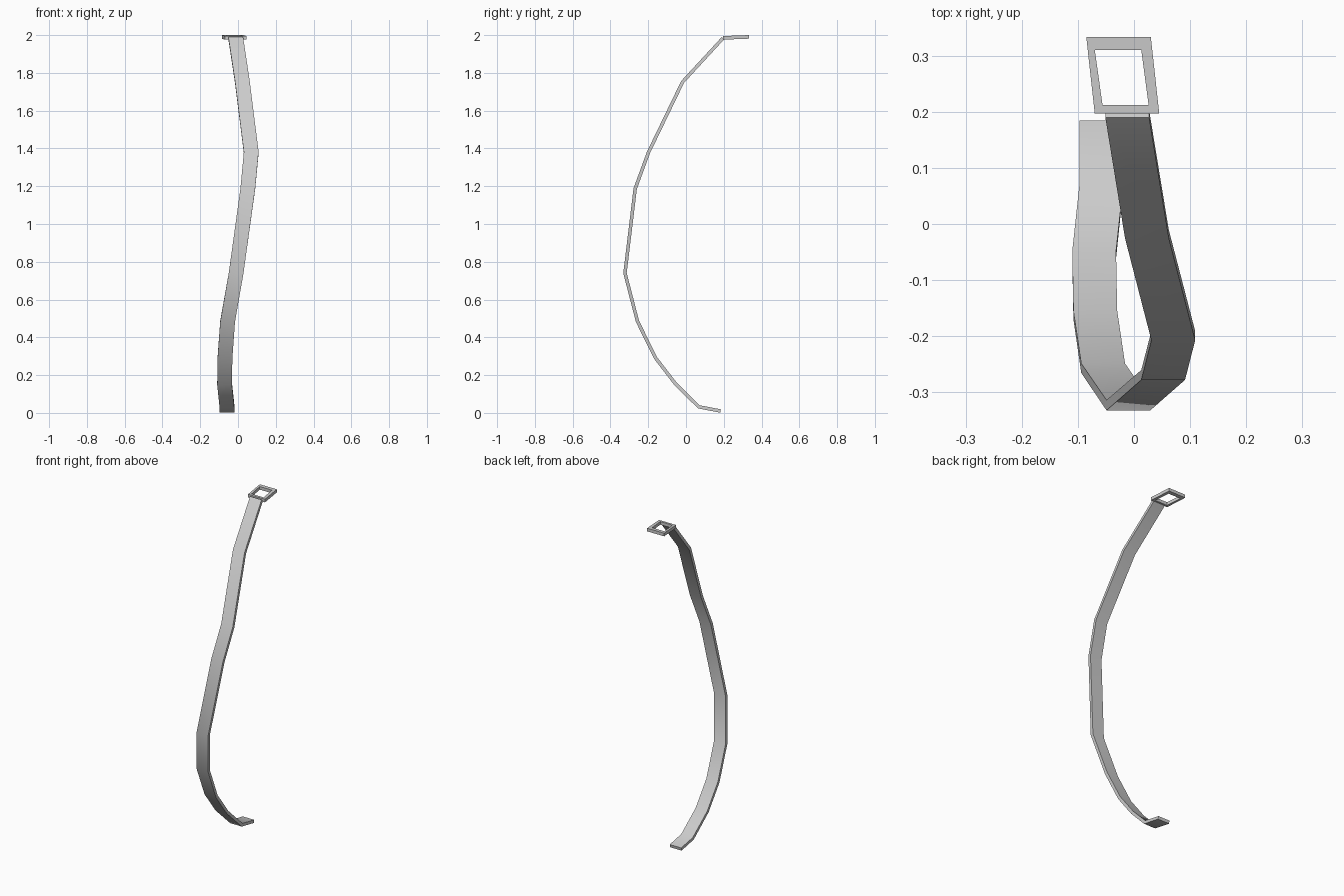
import bpy
from mathutils import Vector

if "Cube" in bpy.data.objects:
    bpy.data.objects.remove(bpy.data.objects["Cube"])


def make_mesh(name, verts, faces):
    me = bpy.data.meshes.new(name)
    me.from_pydata(verts, [], faces)
    me.update()
    ob = bpy.data.objects.new(name, me)
    bpy.context.collection.objects.link(ob)
    bpy.context.view_layer.objects.active = ob
    ob.select_set(True)
    bpy.ops.object.mode_set(mode='EDIT')
    bpy.ops.mesh.select_all(action='SELECT')
    bpy.ops.mesh.normals_make_consistent(inside=False)
    bpy.ops.object.mode_set(mode='OBJECT')
    bpy.ops.object.shade_smooth_by_angle(angle=0.8)
    ob.select_set(False)
    return ob


# Strap: flat band swept along a curved centre line (x centre, y, z)
path = [Vector(p) for p in [
    (-0.058, 0.183, 0.010), (-0.058, 0.068, 0.032), (-0.071, -0.055, 0.153),
    (-0.069, -0.162, 0.292), (-0.055, -0.257, 0.485), (-0.010, -0.323, 0.74),
    (0.052, -0.269, 1.187), (0.070, -0.199, 1.378), (0.023, -0.018, 1.752),
    (-0.012, 0.196, 1.984)]]
half_w, half_t = 0.039, 0.009


def side_normal(a, b):
    d = b - a
    return Vector((0, -d.z, d.y)).normalized()


verts, faces = [], []
last = len(path) - 1
for i, p in enumerate(path):
    n0 = side_normal(path[max(i - 1, 0)], path[max(i, 1)])
    n1 = side_normal(path[min(i, last - 1)], path[min(i + 1, last)])
    m = (n0 + n1).normalized()
    off = m * (half_t / m.dot(n0))
    for sx, sn in ((-1, -1), (1, -1), (1, 1), (-1, 1)):
        verts.append(p + Vector((sx * half_w, 0, 0)) + off * sn)
for i in range(last):
    for k in range(4):
        a, b = i * 4 + k, i * 4 + (k + 1) % 4
        faces.append((a, b, b + 4, a + 4))
faces += [(0, 1, 2, 3), tuple(last * 4 + k for k in range(4))]
make_mesh("strap", verts, faces)

# Buckle: skewed open frame at the top end, slightly tilted
outer = [(-0.070, 0.197), (0.045, 0.197), (0.030, 0.333), (-0.085, 0.333)]
inner = [(-0.056, 0.212), (0.026, 0.212), (0.013, 0.310), (-0.070, 0.310)]
bv, bf = [], []
for loop, dz in ((outer, 0), (inner, 0), (inner, 0.019), (outer, 0.019)):
    for x, y in loop:
        bv.append((x, y, 1.976 + dz + 0.005 * (y - 0.197) / 0.136))
for r in range(4):
    for k in range(4):
        a, b, s = r * 4, ((r + 1) % 4) * 4, (k + 1) % 4
        bf.append((a + k, a + s, b + s, b + k))
make_mesh("buckle_frame", bv, bf)
